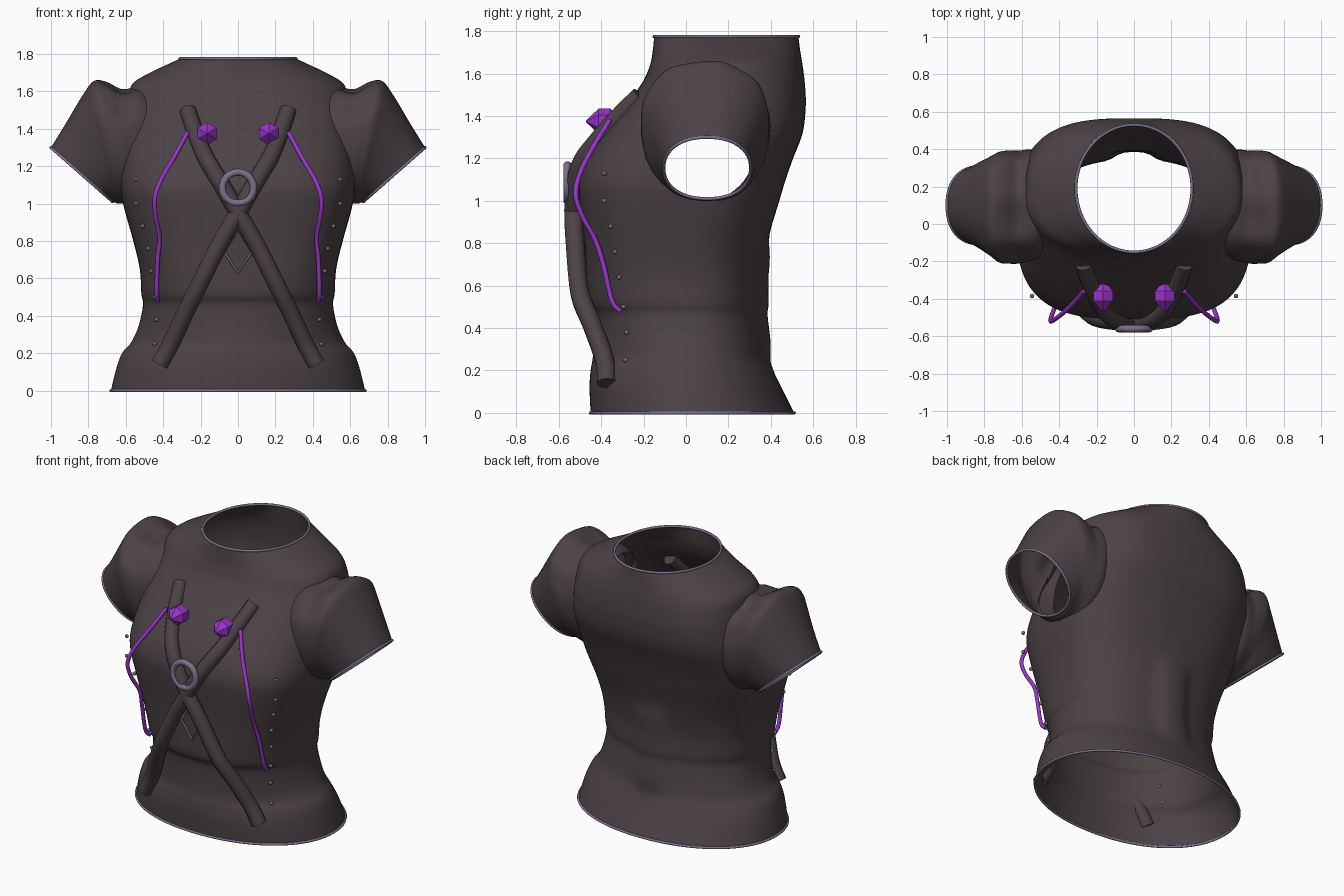
import bpy, bmesh, math
from mathutils import Vector

cube = bpy.data.objects.get("Cube")
if cube:
    bpy.data.objects.remove(cube, do_unlink=True)


def material(name, rgb):
    m = bpy.data.materials.new(name)
    m.use_nodes = True
    m.diffuse_color = (*rgb, 1)
    m.node_tree.nodes["Principled BSDF"].inputs["Base Color"].default_value = (*rgb, 1)
    return m


CLOTH = material("dark cloth", (0.072, 0.055, 0.06))
TRIM = material("lilac grey trim", (0.2, 0.165, 0.26))
PURPLE = material("bright purple", (0.33, 0.035, 0.6))
STUD = material("stud grey", (0.16, 0.15, 0.16))


def smooth_path(keys, steps):
    """Pass a smooth curve through rows of numbers, steps samples per gap."""
    out = []
    for i in range(len(keys) - 1):
        a, b = keys[i], keys[i + 1]
        p = keys[max(i - 1, 0)]
        q = keys[min(i + 2, len(keys) - 1)]
        for k in range(steps):
            t = k / steps
            u, v = t * t * (3 - 2 * t), t * (1 - t)
            out.append([a[j] + (b[j] - a[j]) * u
                        + v * ((1 - t) * (b[j] - p[j]) - t * (q[j] - a[j])) / 2
                        for j in range(len(a))])
    out.append(list(keys[-1]))
    return out


def finish(bm, name, mat, smooth=True):
    bmesh.ops.recalc_face_normals(bm, faces=bm.faces)
    me = bpy.data.meshes.new(name)
    bm.to_mesh(me)
    bm.free()
    me.materials.append(mat)
    for f in me.polygons:
        f.use_smooth = smooth
    ob = bpy.data.objects.new(name, me)
    bpy.context.collection.objects.link(ob)


def loft(rows, caps=False):
    bm = bmesh.new()
    vs = [[bm.verts.new(p) for p in row] for row in rows]
    for a, b in zip(vs, vs[1:]):
        for i in range(len(a)):
            j = (i + 1) % len(a)
            bm.faces.new((a[i], a[j], b[j], b[i]))
    if caps:
        bm.faces.new(vs[0])
        bm.faces.new(vs[-1])
    return bm


def tube(name, pts, radius, mat, closed=False, res=3):
    cu = bpy.data.curves.new(name, "CURVE")
    cu.dimensions = "3D"
    cu.bevel_depth = radius
    cu.bevel_resolution = res
    cu.use_fill_caps = not closed
    sp = cu.splines.new("POLY")
    sp.points.add(len(pts) - 1)
    for p, c in zip(sp.points, pts):
        p.co = (*c, 1)
    sp.use_cyclic_u = closed
    sp.use_smooth = True
    cu.materials.append(mat)
    bpy.context.collection.objects.link(bpy.data.objects.new(name, cu))


def power(v, n):
    return math.copysign(abs(v) ** (2 / n), v)


# Torso: height, half width, front, back, front and back boxiness, middle depth
SECTIONS = [
    (0, .68, -.45, .51, 2.1, 2.1, .03), (.12, .65, -.455, .45, 2.1, 2.1, .02),
    (.2, .62, -.45, .41, 2, 2.1, 0), (.26, .57, -.44, .38, 2, 2.2, 0),
    (.35, .53, -.435, .36, 2.2, 2.3, 0), (.46, .508, -.44, .345, 2.4, 2.3, 0),
    (.52, .517, -.465, .35, 2.5, 2.3, 0), (.65, .525, -.472, .35, 2.8, 2.4, 0),
    (.8, .56, -.48, .38, 3, 2.4, 0), (1, .615, -.505, .44, 3.1, 2.5, .03),
    (1.1, .63, -.505, .47, 3.1, 2.6, .04), (1.2, .63, -.47, .505, 2.9, 2.8, .05),
    (1.32, .62, -.39, .55, 2.7, 3, .07), (1.45, .6, -.285, .565, 2.6, 3, .1),
    (1.56, .585, -.205, .56, 2.4, 2.7, .14), (1.64, .565, -.17, .55, 2.2, 2.3, .16),
    (1.7, .47, -.158, .54, 2, 2.1, .18), (1.775, .31, -.15, .53, 2, 2, .19)]


def torso_row(z, w, front, back, nf, nb, mid, count=96):
    row = []
    for i in range(count):
        a = math.tau * i / count
        c, s = math.cos(a), math.sin(a)
        n = nf if s < 0 else nb
        x = w * power(c, n)
        y = mid + power(s, n) * ((mid - front) if s < 0 else (back - mid))
        if s > 0:  # raised fold down the middle of the back
            y += .04 * math.exp(-(x / .11) ** 4 - ((z - .52) / .27) ** 6)
        row.append(Vector((x, y, z)))
    return row


def armhole(p):
    """Below one inside the armhole ellipse."""
    return math.hypot((p.y - .09) / .25, (p.z - 1.3) / .3) + (abs(p.x) < .4) * 9


torso_rows = [torso_row(*k) for k in smooth_path(SECTIONS, 5)]
torso = loft(torso_rows)
holes = [f for f in torso.faces if armhole(f.calc_center_median()) < 1]
bmesh.ops.delete(torso, geom=holes, context="FACES")
for v in torso.verts:  # even out the armhole edge
    d = armhole(v.co)
    if v.is_boundary and d < 1.5:
        v.co.y = .09 + (v.co.y - .09) / d
        v.co.z = 1.3 + (v.co.z - 1.3) / d
finish(torso, "torso", CLOTH)
tube("hem_piping", torso_rows[0], .008, TRIM, True)
tube("neck_piping", torso_rows[-1], .008, TRIM, True)

# Sleeves: top x, top z, bottom x, bottom z, middle y, half depth, gather
SLEEVE = [
    (.44, 1.58, .53, .99, .1, .27, 0), (.53, 1.62, .575, .99, .1, .295, .01),
    (.62, 1.605, .61, 1, .09, .3, .035), (.7, 1.645, .625, 1, .09, .3, .025),
    (.77, 1.655, .635, 1, .09, .295, .01), (.83, 1.58, .645, 1, .095, .27, 0),
    (.92, 1.43, .655, 1.005, .1, .235, 0), (1, 1.3, .67, 1.01, .1, .205, 0)]


def sleeve_row(side, tx, tz, bx, bz, mid, depth, gather, count=64):
    row = []
    for i in range(count):
        a = math.tau * i / count
        up = power(math.cos(a), 2.2)
        pinch = 1 + gather * math.sin(9 * a) * max(0, math.cos(a))
        h = (1 + up * pinch) / 2
        taper = 1 + .3 * (tz - 1.3) * up
        row.append(Vector((side * (bx + (tx - bx) * h),
                           mid + depth * taper * pinch * power(math.sin(a), 2.2),
                           bz + (tz - bz) * h)))
    return row


STRAP = [(.268, -.215, 1.495), (.23, -.325, 1.385), (.185, -.425, 1.27),
         (.14, -.485, 1.19), (.08, -.52, 1.09), (0, -.53, .95),
         (-.1, -.522, .78), (-.21, -.5, .56), (-.28, -.445, .42),
         (-.36, -.385, .25), (-.42, -.375, .14)]
CORD = [(.27, -.36, 1.38), (.34, -.44, 1.25), (.41, -.5, 1.13),
        (.445, -.52, 1.03), (.44, -.49, .93), (.42, -.43, .82),
        (.43, -.39, .7), (.435, -.35, .53), (.43, -.31, .48)]
STUDS = [(.545, -.385, 1.13), (.545, -.385, 1), (.51, -.355, .88),
         (.48, -.335, .76), (.465, -.315, .64), (.445, -.295, .5),
         (.435, -.28, .38), (.445, -.285, .25)]


def stud(name, center):
    bm = bmesh.new()
    bmesh.ops.create_icosphere(bm, subdivisions=2, radius=.012)
    bmesh.ops.translate(bm, verts=bm.verts, vec=center)
    finish(bm, name, STUD)


def gem(name, x, y, z):
    """Six-sided crystal with a point at the front and back."""
    rows = [[(x + r * math.sin(math.tau * i / 6), y + d, z + r * math.cos(math.tau * i / 6))
             for i in range(6)]
            for d, r in ((-.087, .003), (-.028, .06), (.028, .06), (.087, .003))]
    finish(loft(rows, True), name, PURPLE, False)


for side, label in ((1, "left"), (-1, "right")):
    def flip(pts):
        return [(side * x, y, z) for x, y, z in pts]

    rows = [sleeve_row(side, *k) for k in smooth_path(SLEEVE, 5)]
    finish(loft(rows), label + "_sleeve", CLOTH)
    tube(label + "_cuff_piping", rows[-1], .008, TRIM, True)
    tube(label + "_chest_strap", flip(smooth_path(STRAP, 4)), .046, CLOTH)
    tube(label + "_side_cord", flip(smooth_path(CORD, 5)), .012, PURPLE)
    gem(label + "_gem", side * .165, -.385, 1.375)
    for i, p in enumerate(flip(STUDS)):
        stud(f"{label}_stud_{i + 1}", p)

# Ring where the straps meet
ring = [(.083 * math.cos(math.tau * i / 40), -.56, 1.085 + .083 * math.sin(math.tau * i / 40))
        for i in range(40)]
tube("strap_ring", ring, .019, TRIM, True, 4)

# Thin diamond outline below the crossing
tube("diamond_outline", [(0, -.481, .63), (.075, -.486, .745), (0, -.495, .86), (-.075, -.486, .745)],
     .008, TRIM, True)
